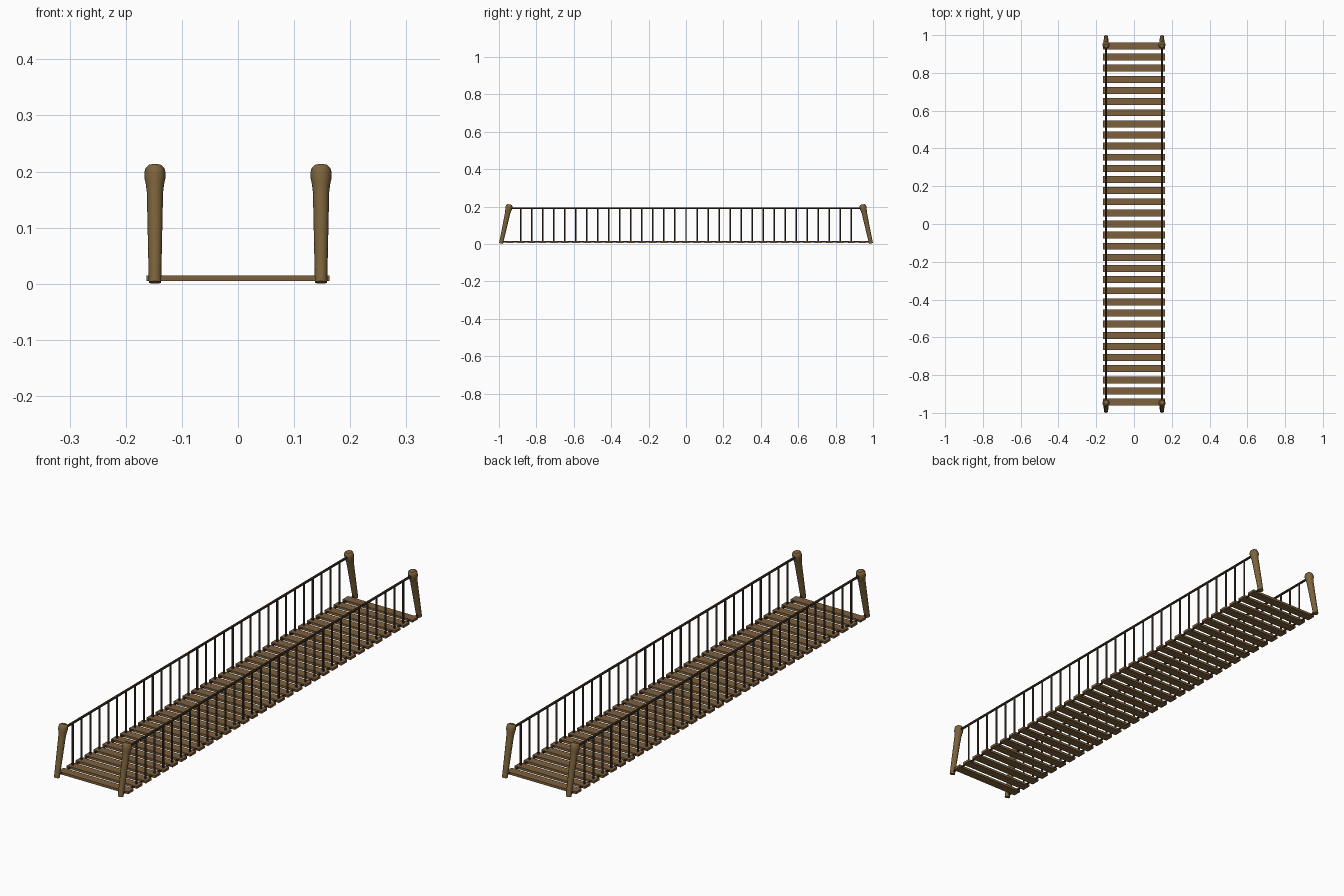
import bpy, bmesh, math
from mathutils import Vector, Matrix

if "Cube" in bpy.data.objects:
    bpy.data.objects.remove(bpy.data.objects["Cube"])

X = 0.148          # rail offset from the centre line
STEP = 0.0589      # plank spacing
N = 16             # planks each side of the middle one


def mat(name, col):
    m = bpy.data.materials.new(name)
    m.diffuse_color = (*col, 1)
    m.use_nodes = True
    m.node_tree.nodes["Principled BSDF"].inputs["Base Color"].default_value = m.diffuse_color
    return m


POST = mat("post wood", (0.20, 0.125, 0.045))
PLANK = mat("plank wood", (0.205, 0.115, 0.045))
ROPE = mat("dark rope", (0.065, 0.042, 0.026))


def finish(bm, name, material, smooth=True):
    bmesh.ops.recalc_face_normals(bm, faces=bm.faces[:])
    me = bpy.data.meshes.new(name)
    bm.to_mesh(me)
    bm.free()
    me.materials.append(material)
    ob = bpy.data.objects.new(name, me)
    bpy.context.collection.objects.link(ob)
    if smooth:
        bpy.ops.object.select_all(action='DESELECT')
        ob.select_set(True)
        bpy.context.view_layer.objects.active = ob
        bpy.ops.object.shade_smooth_by_angle(angle=math.radians(40))
    return ob


def rod(bm, a, b, r, sides=8):
    a, b = Vector(a), Vector(b)
    d = b - a
    m = Matrix.Translation((a + b) / 2) @ d.to_track_quat('Z', 'Y').to_matrix().to_4x4()
    bmesh.ops.create_cone(bm, cap_ends=True, segments=sides, radius1=r, radius2=r,
                          depth=d.length, matrix=m)


# leaning posts with a swollen, rounded head: (radius, distance along the axis)
PROFILE = [(0.011, 0), (0.0145, 0.165), (0.0165, 0.180), (0.019, 0.192),
           (0.0185, 0.202), (0.0165, 0.209), (0.0115, 0.2135)]


def post(name, sx, sy, sides=14):
    bm = bmesh.new()
    rings = []
    for r, h in PROFILE:
        rings.append([bm.verts.new((r * math.cos(t), r * math.sin(t), h))
                      for t in (2 * math.pi * i / sides for i in range(sides))])
    for a, b in zip(rings, rings[1:]):
        for i in range(sides):
            j = (i + 1) % sides
            bm.faces.new((a[i], a[j], b[j], b[i]))
    bm.faces.new(rings[0])
    bm.faces.new(rings[-1])
    tilt = Matrix.Rotation(sy * math.radians(12.3), 4, 'X')
    bm.transform(Matrix.Translation((sx * X, sy * 0.989, 0.0024)) @ tilt)
    finish(bm, name, POST)


for sx, side in ((-1, "left"), (1, "right")):
    for sy, end in ((-1, "front"), (1, "back")):
        post(f"{end}_{side}_post", sx, sy)

# deck planks
bm = bmesh.new()
for i in range(-N, N + 1):
    bmesh.ops.create_cube(bm, size=1, matrix=Matrix.Translation((0, i * STEP, 0.0095))
                          @ Matrix.Diagonal((0.326, 0.037, 0.010, 1)))
finish(bm, "deck_planks", PLANK, smooth=False)

# handrail, deck rope and hanger ropes on each side
for sx, side in ((-1, "left"), (1, "right")):
    x = sx * X
    bm = bmesh.new()
    rod(bm, (x, -0.945, 0.191), (x, 0.945, 0.191), 0.005)
    finish(bm, f"{side}_handrail", ROPE)
    bm = bmesh.new()
    rod(bm, (x, -0.985, 0.0105), (x, 0.985, 0.0105), 0.004)
    finish(bm, f"{side}_deck_rope", ROPE)
    bm = bmesh.new()
    for i in range(1 - N, N):
        rod(bm, (x, i * STEP, 0.010), (x, i * STEP, 0.191), 0.004, 6)
    finish(bm, f"{side}_hanger_ropes", ROPE)
